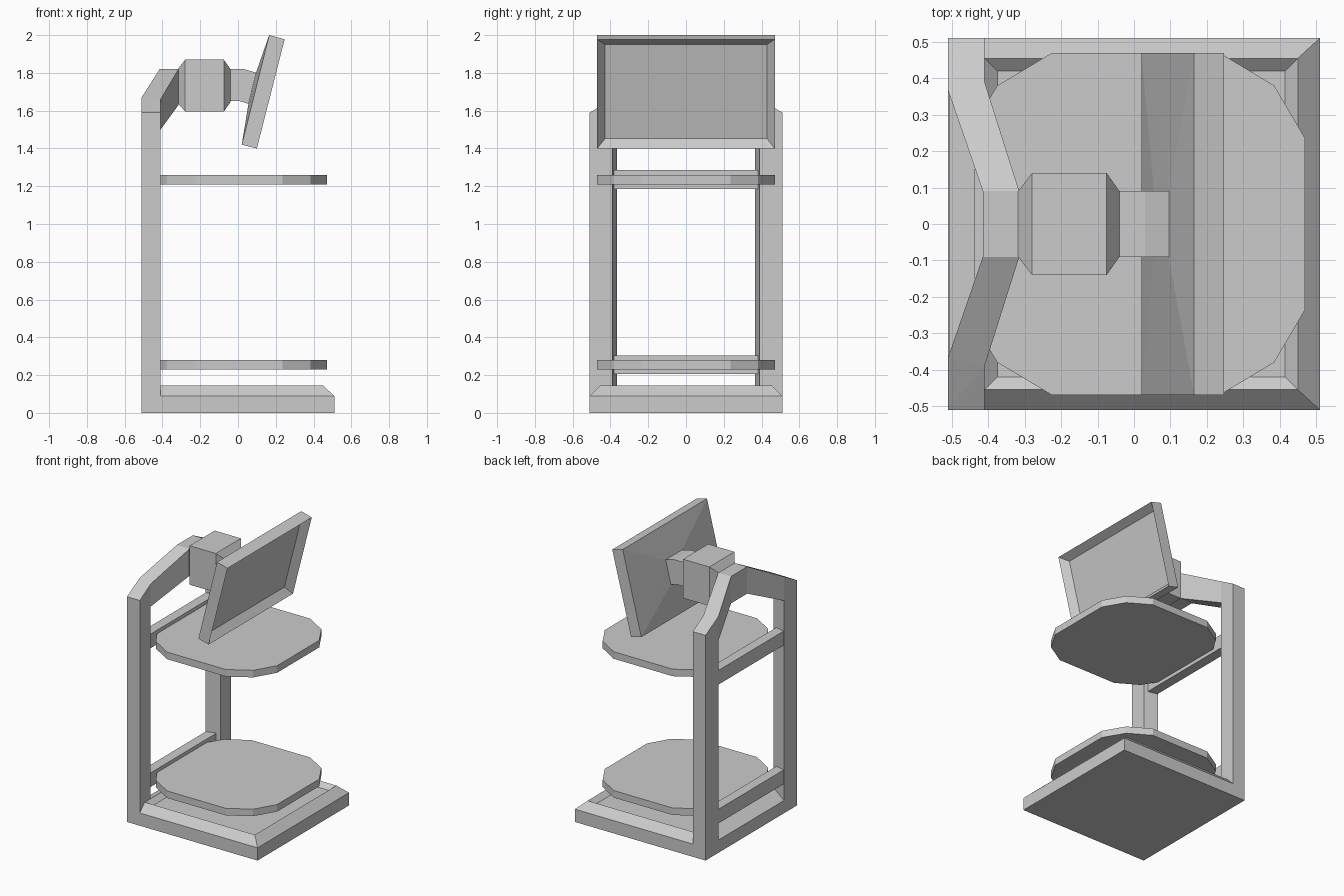
import bpy, bmesh
from mathutils import Vector

if "Cube" in bpy.data.objects:
    bpy.data.objects.remove(bpy.data.objects["Cube"])


def finish(name, bm):
    bmesh.ops.recalc_face_normals(bm, faces=bm.faces[:])
    me = bpy.data.meshes.new(name)
    bm.to_mesh(me)
    bm.free()
    ob = bpy.data.objects.new(name, me)
    bpy.context.collection.objects.link(ob)
    return ob


def hull(name, pts, recess=None):
    """Convex solid; recess = (direction, margin, depth) sinks the face pointing that way."""
    bm = bmesh.new()
    for p in pts:
        bm.verts.new(p)
    res = bmesh.ops.convex_hull(bm, input=bm.verts[:])
    inner = [v for v in res["geom_interior"] if isinstance(v, bmesh.types.BMVert)]
    bmesh.ops.delete(bm, geom=inner, context='VERTS')
    bmesh.ops.dissolve_limit(bm, angle_limit=0.01, verts=bm.verts[:], edges=bm.edges[:])
    bmesh.ops.recalc_face_normals(bm, faces=bm.faces[:])
    if recess:
        d, margin, depth = recess
        bm.normal_update()
        f = max(bm.faces, key=lambda f: f.normal.dot(Vector(d)))
        n = f.normal.copy()
        bmesh.ops.inset_individual(bm, faces=[f], thickness=margin)
        bmesh.ops.translate(bm, verts=f.verts[:], vec=-n * depth)
    return finish(name, bm)


def rect(x0, x1, y, z):
    return [(x, s * y, z) for x in (x0, x1) for s in (-1, 1)]


def slab_x(x, y, z0, z1):
    return [(x, s * y, z) for s in (-1, 1) for z in (z0, z1)]


def extrude(name, profile, a, b, axis):
    """Extrude an outline of (x, y) along z, or (x, z) along y."""
    bm = bmesh.new()
    put = (lambda p, h: (p[0], p[1], h)) if axis == 'z' else (lambda p, h: (p[0], h, p[1]))
    lo = [bm.verts.new(put(p, a)) for p in profile]
    hi = [bm.verts.new(put(p, b)) for p in profile]
    bm.faces.new(lo)
    bm.faces.new(hi)
    n = len(lo)
    for i in range(n):
        bm.faces.new((lo[i], lo[(i + 1) % n], hi[(i + 1) % n], hi[i]))
    return finish(name, bm)


# Base plate with sloped edges and sunken top
hull("base", rect(-.51, .51, .51, 0) + rect(-.51, .51, .51, .09) + rect(-.41, .45, .455, .145),
     ((0, 0, 1), .05, .03))

# Uprights with inclined arms meeting at the bridge
for s, side in ((-1, "front"), (1, "back")):
    post = [(-.51, .51, 0), (-.41, .51, 0), (-.41, .39, 0), (-.51, .365, 0),
            (-.51, .51, 1.59), (-.41, .51, 1.59), (-.41, .39, 1.66), (-.51, .365, 1.67)]
    arm = [(-.51, .365, 1.5), (-.51, .365, 1.67), (-.41, .39, 1.5), (-.41, .39, 1.66),
           (-.415, .09, 1.63), (-.415, .09, 1.82), (-.315, .09, 1.63), (-.315, .09, 1.82)]
    hull(side + "_post", [(x, s * y, z) for x, y, z in post])
    hull(side + "_arm", [(x, s * y, z) for x, y, z in arm])
hull("bridge", slab_x(-.415, .09, 1.63, 1.82) + slab_x(-.315, .09, 1.63, 1.82))

# Two round platforms, each on a cross rail
half = [(.47, .235), (.385, .38), (.235, .47), (-.225, .47), (-.375, .38), (-.465, .235)]
outline = half + [(x, -y) for x, y in reversed(half)]
for label, z in (("lower", .255), ("upper", 1.235)):
    extrude(label + "_platform", outline, z - .025, z + .025, 'z')
    hull(label + "_rail", rect(-.507, -.437, .38, z - .05) + rect(-.507, -.437, .38, z + .05))

# Motor housing with chamfered ends, and bent neck
hull("housing", slab_x(-.318, .09, 1.64, 1.82) + slab_x(-.28, .14, 1.595, 1.87)
     + slab_x(-.075, .14, 1.595, 1.87) + slab_x(-.04, .09, 1.645, 1.82))
extrude("neck", [(-.045, 1.82), (.03, 1.82), (.1, 1.80), (.06, 1.635), (.01, 1.65), (-.045, 1.65)],
        -.09, .09, 'y')

# Tilted screen: recessed front, shallow pyramid back
back = [(.165, 2.0), (.02, 1.42)]
front = [(.247, 1.978), (.1, 1.4)]
boss = [(.095, 1.80), (.055, 1.635)]
hull("screen", [(x, s * y, z) for pts, y in ((back, .47), (front, .47), (boss, .09))
                for x, z in pts for s in (-1, 1)], ((.97, 0, -.25), .058, .05))
